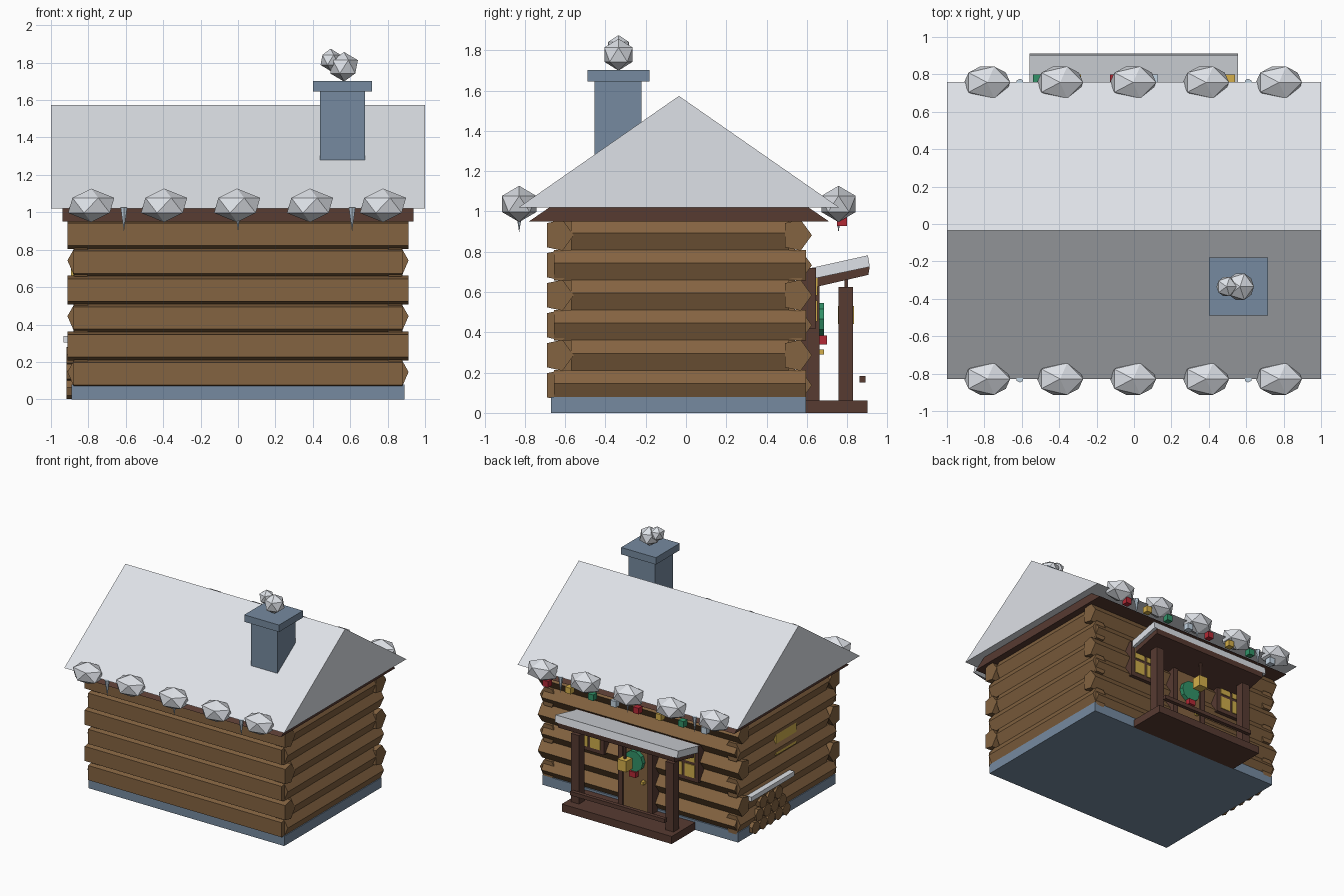
import bpy, bmesh
from math import cos, sin, pi
from mathutils import Matrix

if "Cube" in bpy.data.objects:
    bpy.data.objects.remove(bpy.data.objects["Cube"], do_unlink=True)


def material(name, r, g, b):
    m = bpy.data.materials.new(name)
    m.use_nodes = True
    m.diffuse_color = (r, g, b, 1)
    m.node_tree.nodes["Principled BSDF"].inputs["Base Color"].default_value = (r, g, b, 1)
    return m


SNOW = material("snow", .80, .83, .88)
WOOD = material("log_wood", .23, .125, .052)
DARK = material("dark_wood", .095, .043, .031)
STONE = material("slate_stone", .18, .255, .35)
GLOW = material("window_glow", .62, .42, .07)
GOLD = material("gold", .66, .43, .07)
RED = material("red", .45, .022, .035)
GREEN = material("green", .032, .29, .14)
ICE = material("ice", .55, .66, .76)


def finish(bm, name, mat):
    bmesh.ops.recalc_face_normals(bm, faces=bm.faces)
    me = bpy.data.meshes.new(name)
    bm.to_mesh(me)
    bm.free()
    me.materials.append(mat)
    ob = bpy.data.objects.new(name, me)
    bpy.context.collection.objects.link(ob)
    return ob


def prism(name, profile, axis, a, b, mat):
    """Extrude a (side, z) profile along x or y from a to b."""
    bm = bmesh.new()
    place = (lambda p, t: (t, p[0], p[1])) if axis == "x" else (lambda p, t: (p[0], t, p[1]))
    ends = [[bm.verts.new(place(p, t)) for p in profile] for t in (a, b)]
    n = len(profile)
    for ring in ends:
        bm.faces.new(ring)
    for i in range(n):
        j = (i + 1) % n
        bm.faces.new((ends[0][i], ends[0][j], ends[1][j], ends[1][i]))
    return finish(bm, name, mat)


def box(name, x0, x1, y0, y1, z0, z1, mat):
    return prism(name, [(y0, z0), (y1, z0), (y1, z1), (y0, z1)], "x", x0, x1, mat)


def ngon(cu, cz, r, n, turn=0.0):
    return [(cu + r * cos(turn + 2 * pi * i / n), cz + r * sin(turn + 2 * pi * i / n))
            for i in range(n)]


def lump(name, loc, scale, mat=SNOW):
    bm = bmesh.new()
    bmesh.ops.create_icosphere(bm, subdivisions=1, radius=1,
                               matrix=Matrix.LocRotScale(loc, None, scale))
    return finish(bm, name, mat)


def icicle(x, y):
    bm = bmesh.new()
    bmesh.ops.create_cone(bm, cap_ends=True, segments=6, radius1=0, radius2=.02, depth=.13,
                          matrix=Matrix.Translation((x, y, .96)))
    finish(bm, "icicle", ICE)


MID = -.035  # ridge line of the house

# Foundation and inner wall core
box("foundation", -.89, .89, -.67, .595, 0, .08, STONE)
box("wall_core", -.83, .83, -.61, .54, .08, .96, WOOD)

# Stacked logs, alternating which direction runs long at the corners
LONG = [(-.065, -.06), (.012, -.077), (.068, 0), (.012, .077), (-.065, .06)]
SIDE = [(.035, -.075), (.072, .01), (.035, .075), (-.035, .075), (-.072, .01), (-.035, -.075)]
for row in range(6):
    z = .137 + .149 * row
    odd = row % 2
    hx = .912 if odd else .88
    for label, y in (("front", -.625), ("back", .557)):
        prism(label + "_log", [(y + u, z + v) for u, v in LONG], "x", -hx, hx, WOOD)
    for label, x in (("left", .84), ("right", -.84)):
        y0, y1 = (-.57, .51) if odd else (-.655, .595)
        prism(label + "_log", [(x + u, z + v) for u, v in SIDE], "y", y0, y1, WOOD)

# Roof timber and snow cover
prism("roof_timber", [(MID - .745, .95), (MID + .745, .95), (MID, 1.46)], "x", -.937, .937, DARK)
prism("roof_snow", [(MID - .795, 1.02), (MID + .795, 1.02), (MID, 1.573)], "x", -1, 1, SNOW)

# Snow lumps and icicles along both eaves
for y in (-.828, .757):
    for i in range(5):
        lump("eave_snow", (-.785 + .39 * i, y, 1.037), (.138, .1, .09))
    for x in (-.61, 0, .61):
        icicle(x, y)

# String of lights on the porch side
for i in range(8):
    x = .72 - .2057 * i
    box("string_light", x - .025, x + .025, .75, .8, .928, .978, (RED, GOLD, GREEN, ICE)[i % 4])

# Chimney with puffs on top
box("chimney", .438, .678, -.455, -.22, 1.1, 1.65, STONE)
box("chimney_cap", .4, .716, -.49, -.18, 1.645, 1.702, STONE)
lump("large_puff", (.567, -.335, 1.778), (.083, .083, .079))
lump("small_puff", (.495, -.335, 1.815), (.06, .06, .06))

# Porch deck, posts, rail and tilted roof
box("porch_deck", -.5, .5, .59, .9, 0, .062, DARK)
for x in (-.43, .43):
    box("porch_post", x - .036, x + .036, .756, .828, .06, .625, DARK)
box("porch_rail", -.43, .43, .86, .892, .15, .182, DARK)
prism("porch_roof_board", [(.58, .61), (.905, .685), (.912, .725), (.58, .655)], "x", -.53, .53, DARK)
prism("porch_roof_snow", [(.58, .655), (.912, .725), (.903, .782), (.58, .71)], "x", -.56, .556, SNOW)

# Door with frame, knob, wreath and bow
box("door", -.115, .115, .56, .65, .06, .68, WOOD)
for x in (-.135, .135):
    box("door_jamb", x - .022, x + .022, .56, .662, .06, .72, DARK)
box("door_lintel", -.157, .157, .56, .662, .675, .72, DARK)
box("door_knob", -.09, -.065, .65, .685, .29, .315, GOLD)
prism("wreath", ngon(0, .465, .085, 10), "y", .65, .685, GREEN)
box("wreath_bow", -.03, .03, .66, .7, .34, .385, RED)

# Hanging lantern
box("lantern", -.04, .04, .755, .834, .44, .53, GOLD)
box("lantern_hook", -.008, .008, .787, .803, .53, .67, DARK)

# Back windows with four panes each
for x in (-.43, .43):
    box("window_frame", x - .135, x + .135, .56, .645, .42, .72, DARK)
    for sx in (-1, 1):
        for zc in (.506, .634):
            box("window_pane", x + sx * .057 - .045, x + sx * .057 + .045,
                .6, .652, zc - .052, zc + .052, GLOW)

# Side window set between the logs
box("side_window", -.894, -.82, -.16, .11, .53, .73, GLOW)

# Firewood pile with a snow slab
for row in range(3):
    count = 5 - row
    for i in range(count):
        y = .2 + (i - (count - 1) / 2) * .1
        prism("firewood", ngon(y, .055 + .088 * row, .052, 7, .3), "x", -.917, -.7, WOOD)
box("firewood_snow", -.932, -.76, -.08, .48, .303, .34, SNOW)
